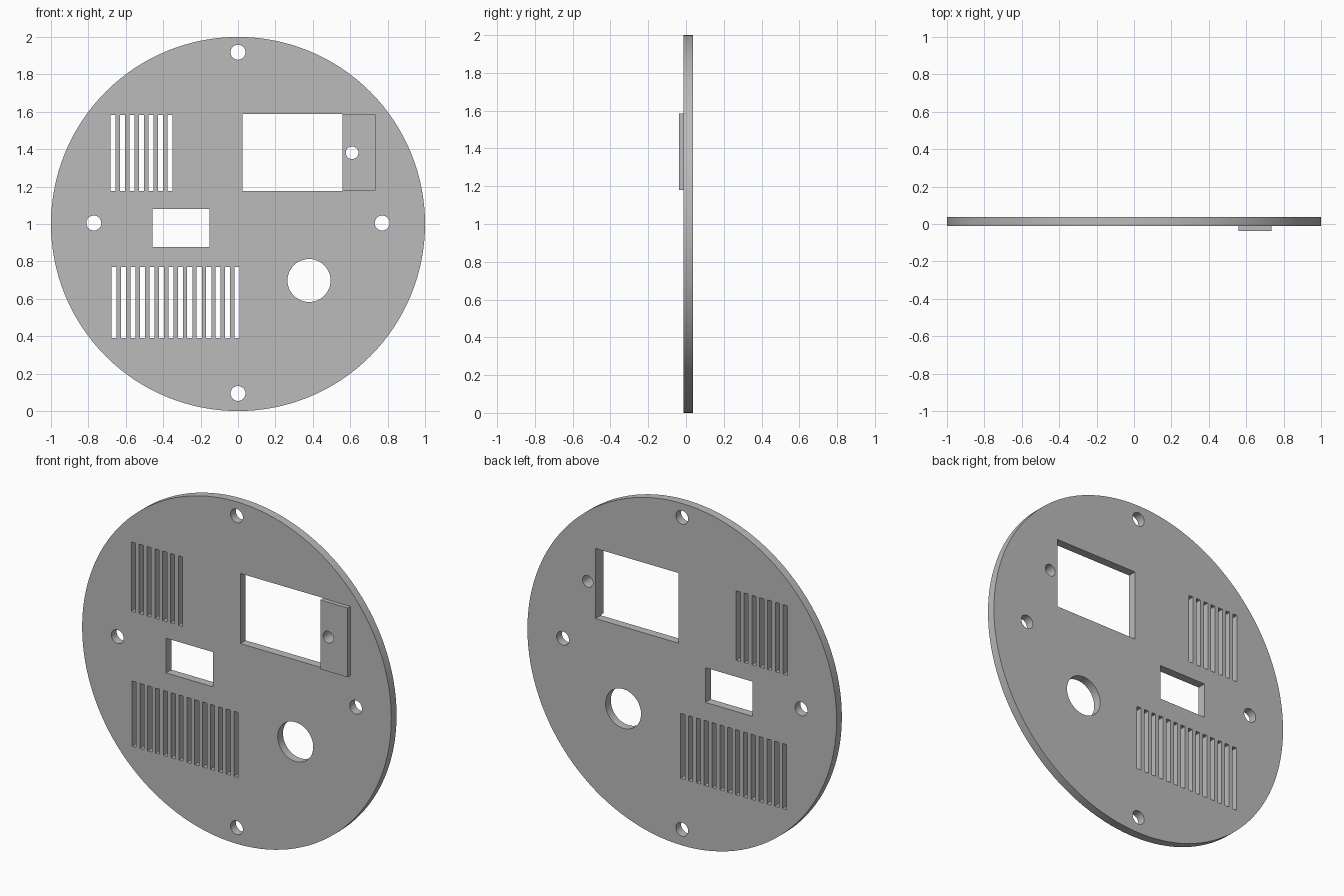
import bpy, bmesh, math

if "Cube" in bpy.data.objects:
    bpy.data.objects.remove(bpy.data.objects["Cube"])

BACK, FACE, PAD_FACE = 0.037, -0.012, -0.037

grey = bpy.data.materials.new("plain grey")
grey.diffuse_color = (0.5, 0.5, 0.5, 1)
grey.use_nodes = True
grey.node_tree.nodes["Principled BSDF"].inputs["Base Color"].default_value = grey.diffuse_color


def circle(x, z, r, n=48):
    return [(x + r * math.cos(2 * math.pi * i / n),
             z + r * math.sin(2 * math.pi * i / n)) for i in range(n)]


def rect(x0, x1, z0, z1):
    return [(x0, z0), (x1, z0), (x1, z1), (x0, z1)]


def slots(start, count, z0, z1, pitch=0.0507, width=0.027):
    return [rect(start + i * pitch, start + i * pitch + width, z0, z1)
            for i in range(count)]


def sheet(name, loops, y0, y1):
    """Flat upright sheet: first loop is the outline, the others are holes."""
    curve = bpy.data.curves.new(name, 'CURVE')
    curve.dimensions = '2D'
    curve.fill_mode = 'BOTH'
    curve.extrude = (y1 - y0) / 2
    for loop in loops:
        spline = curve.splines.new('POLY')
        spline.points.add(len(loop) - 1)
        for point, (x, z) in zip(spline.points, loop):
            point.co = (x, z, 0, 1)
        spline.use_cyclic_u = True
    obj = bpy.data.objects.new(name, curve)
    bpy.context.collection.objects.link(obj)
    obj.rotation_euler.x = math.pi / 2
    obj.location.y = (y0 + y1) / 2
    bpy.ops.object.select_all(action='DESELECT')
    obj.select_set(True)
    bpy.context.view_layer.objects.active = obj
    bpy.ops.object.convert(target='MESH')
    obj = bpy.context.object
    # weld caps to walls
    bm = bmesh.new()
    bm.from_mesh(obj.data)
    bmesh.ops.remove_doubles(bm, verts=bm.verts, dist=1e-5)
    bmesh.ops.recalc_face_normals(bm, faces=bm.faces)
    bm.to_mesh(obj.data)
    bm.free()
    obj.data.materials.clear()
    obj.data.materials.append(grey)
    bpy.ops.object.shade_smooth_by_angle(angle=math.radians(30))
    return obj


pad_hole = circle(0.61, 1.381, 0.034, 32)

# round panel with mounting holes, windows, knob hole and vents
holes = [circle(x, z, 0.04, 32) for x, z in
         ((0, 1.918), (0, 0.094), (-0.771, 1.005), (0.771, 1.005))]
holes += [pad_hole,
          circle(0.38, 0.698, 0.115),
          rect(0.024, 0.559, 1.177, 1.587),
          rect(-0.457, -0.152, 0.877, 1.08)]
holes += slots(-0.682, 7, 1.177, 1.583)
holes += slots(-0.677, 14, 0.39, 0.77)
sheet("round_panel", [circle(0, 1, 1, 128)] + holes, FACE, BACK)

# raised pad beside the large window
sheet("raised_pad", [rect(0.559, 0.735, 1.18, 1.585), pad_hole], PAD_FACE, FACE)
